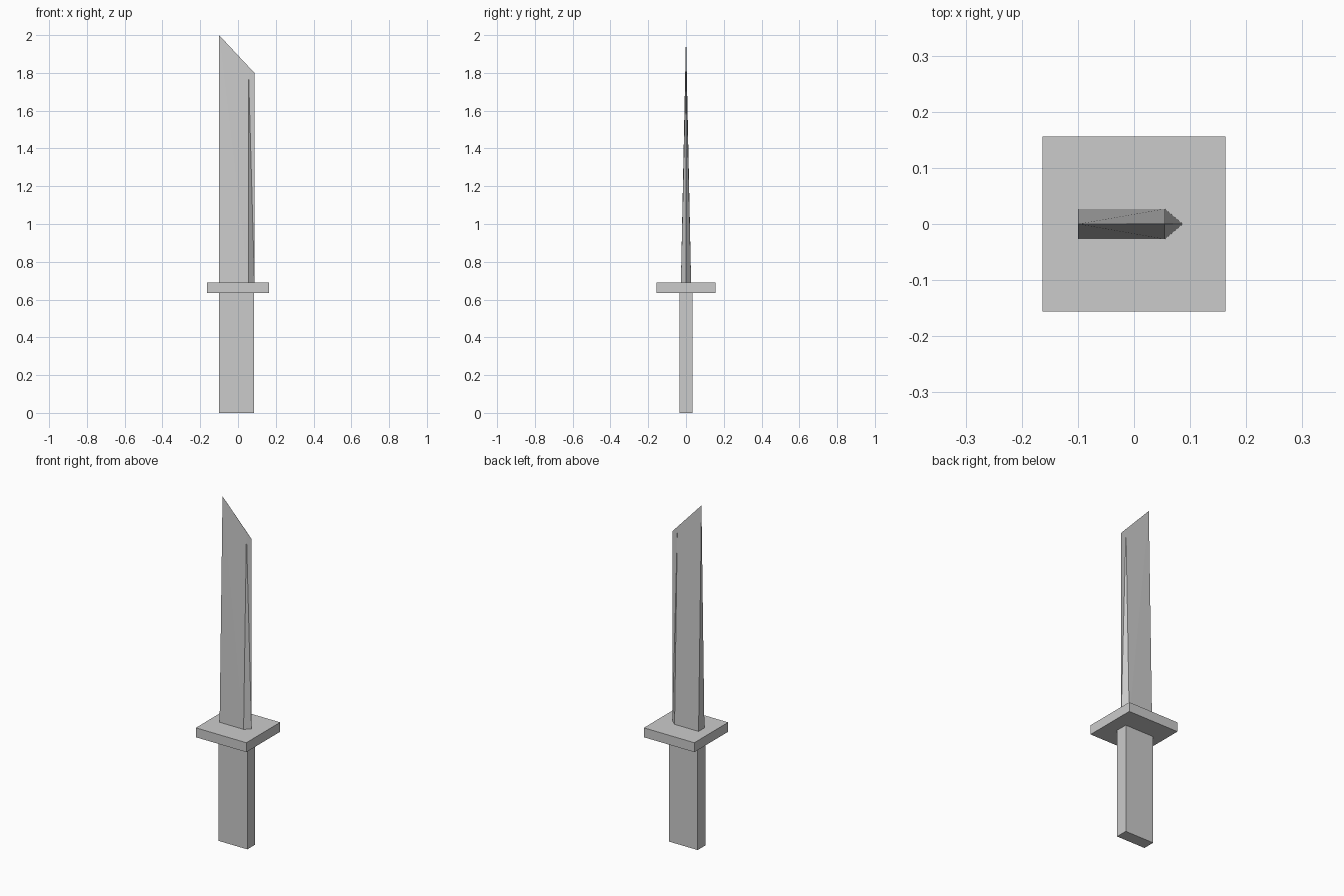
import bpy, bmesh

if "Cube" in bpy.data.objects:
    bpy.data.objects.remove(bpy.data.objects["Cube"])


def box(name, x, y, z):
    """Axis-aligned box from (min, max) ranges."""
    bpy.ops.mesh.primitive_cube_add(
        size=1, location=[sum(r) / 2 for r in (x, y, z)])
    ob = bpy.context.object
    ob.name = name
    ob.scale = [r[1] - r[0] for r in (x, y, z)]
    bpy.ops.object.transform_apply(location=True, rotation=False, scale=True)
    return ob


# Grip and square guard
box("grip", (-0.10, 0.085), (-0.035, 0.035), (0.0, 0.65))
box("guard", (-0.163, 0.163), (-0.156, 0.156), (0.635, 0.69))

# Blade: five-sided base tapering to a slanted, paper-thin top
base_z, half = 0.69, 0.027
bm = bmesh.new()
tip = bm.verts.new((-0.10, 0, 2.0))
edge_top = bm.verts.new((0.087, 0, 1.80))
edge_base = bm.verts.new((0.087, 0, base_z))
spine, bevel = [], []
for s in (-1, 1):
    sp = bm.verts.new((-0.10, s * half, base_z))
    bv = bm.verts.new((0.055, s * half, base_z))
    bt = bm.verts.new((0.055, s * 0.0008, 1.834))
    spine.append(sp)
    bevel.append((bv, bt))
    # Flat side, then the ground cutting bevel
    for tri in ((sp, bv, tip), (bv, bt, tip),
                (bv, edge_base, bt), (edge_base, edge_top, bt)):
        bm.faces.new(tri)
# Spine, slanted top and base
bm.faces.new((spine[0], spine[1], tip))
bm.faces.new((tip, bevel[0][1], bevel[1][1]))
bm.faces.new((bevel[0][1], edge_top, bevel[1][1]))
bm.faces.new((spine[0], bevel[0][0], edge_base, bevel[1][0], spine[1]))
bmesh.ops.recalc_face_normals(bm, faces=bm.faces)
mesh = bpy.data.meshes.new("blade")
bm.to_mesh(mesh)
bm.free()
bpy.context.collection.objects.link(bpy.data.objects.new("blade", mesh))
